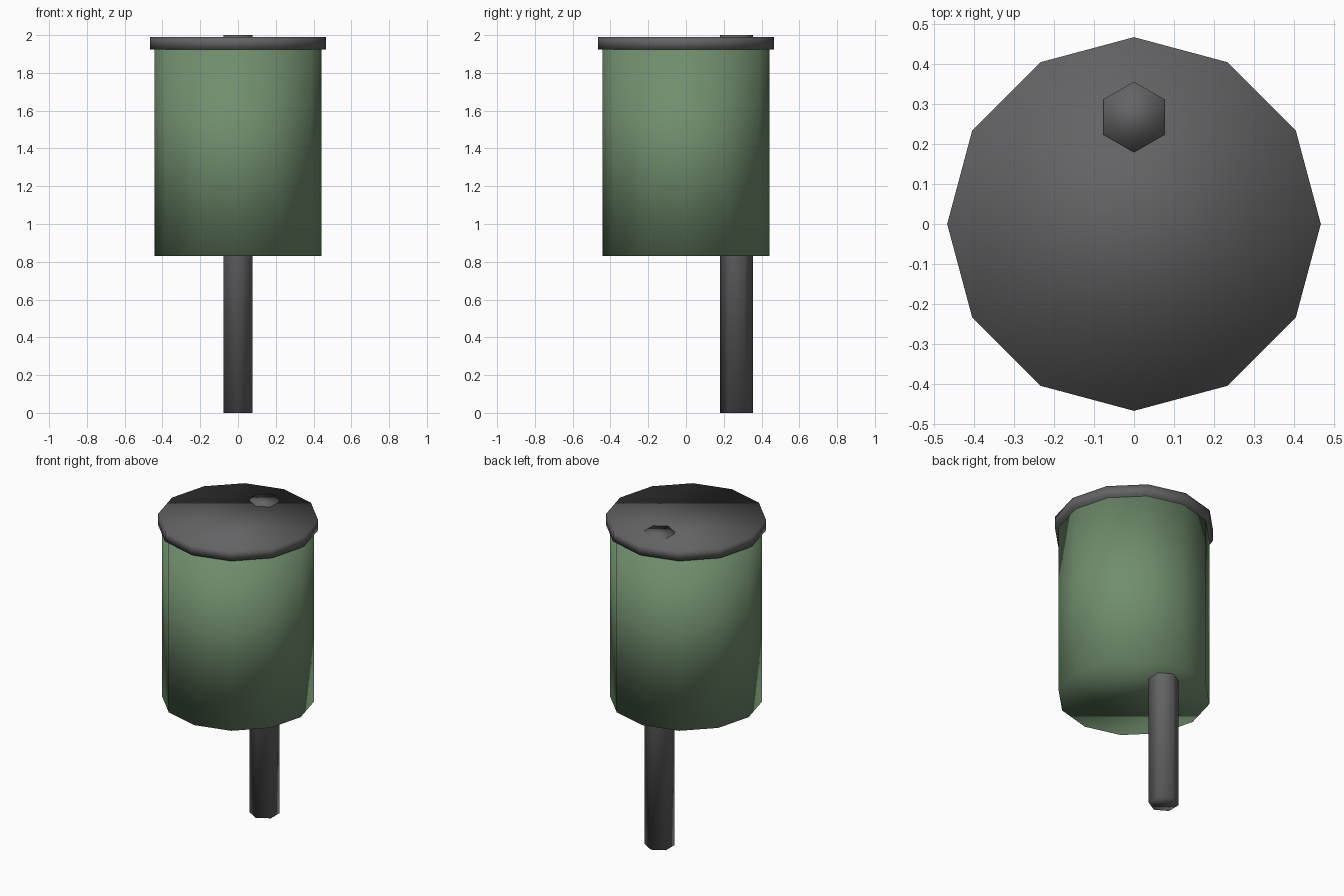
import bpy

if "Cube" in bpy.data.objects:
    bpy.data.objects.remove(bpy.data.objects["Cube"])


def material(name, rgb):
    m = bpy.data.materials.new(name)
    m.diffuse_color = (*rgb, 1.0)
    m.use_nodes = True
    m.node_tree.nodes["Principled BSDF"].inputs["Base Color"].default_value = m.diffuse_color
    return m


green = material("sage green", (0.165, 0.27, 0.155))
grey = material("dark grey", (0.125, 0.125, 0.13))


def drum(name, sides, radius, z0, z1, mat, y=0.0):
    """Smooth-shaded low-poly cylinder between two heights."""
    bpy.ops.mesh.primitive_cylinder_add(
        vertices=sides, radius=radius, depth=z1 - z0,
        end_fill_type='NGON', location=(0, y, (z0 + z1) / 2))
    ob = bpy.context.object
    ob.name = name
    ob.data.materials.append(mat)
    bpy.ops.object.shade_smooth()
    return ob


# Bin body, overhanging lid, and the post running up through the back
drum("bin_body", 12, 0.443, 0.83, 1.93, green)
drum("lid", 12, 0.466, 1.925, 1.99, grey)
drum("post", 6, 0.088, 0.0, 2.0, grey, y=0.267)
